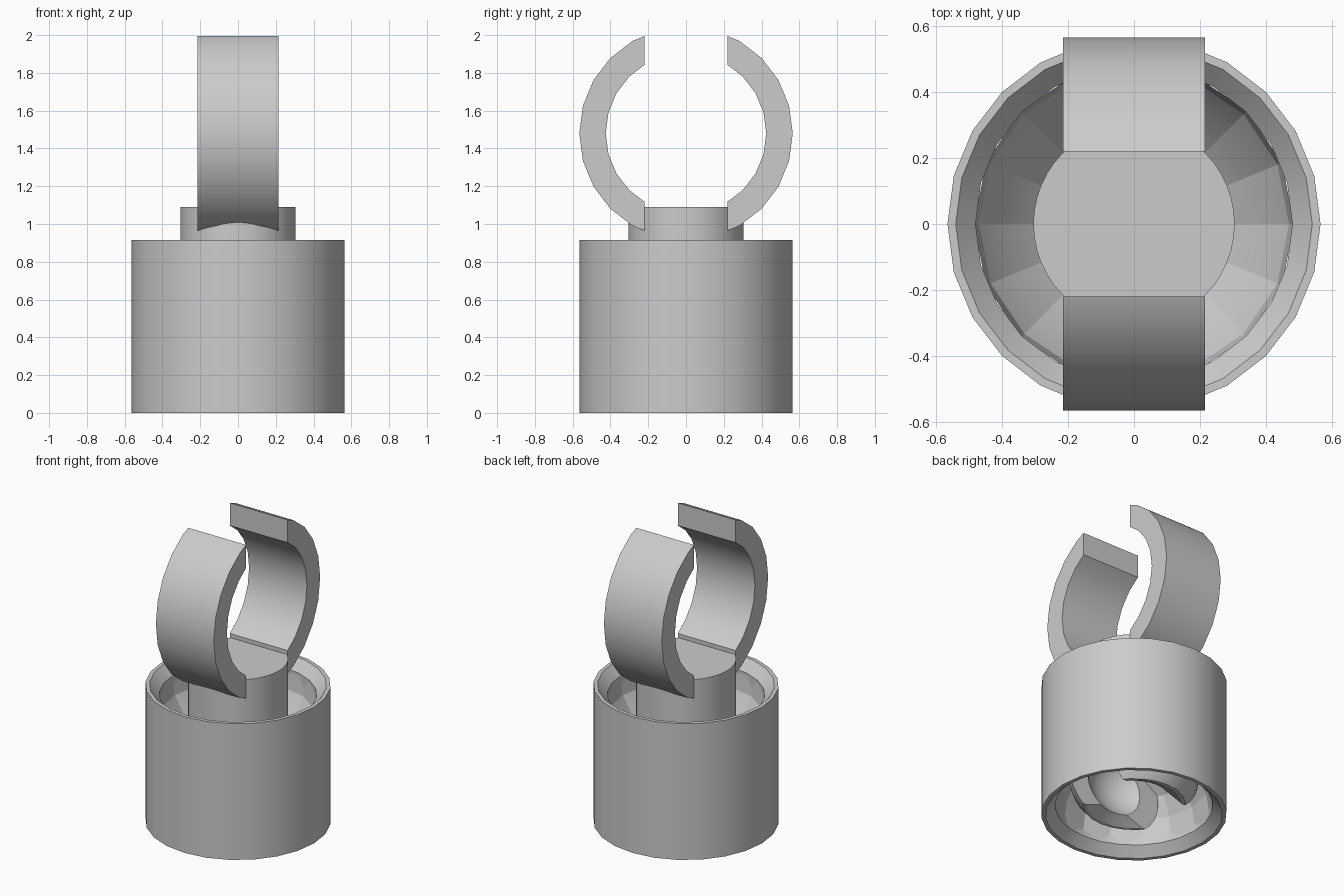
import bpy, bmesh, math
from mathutils import Matrix

if "Cube" in bpy.data.objects:
    bpy.data.objects.remove(bpy.data.objects["Cube"], do_unlink=True)

grey = bpy.data.materials.new("plain_grey")
grey.use_nodes = True
COLOUR = (0.6, 0.6, 0.6, 1)
grey.diffuse_color = COLOUR
grey.node_tree.nodes["Principled BSDF"].inputs["Base Color"].default_value = COLOUR


def finish(name, bm, angle=25):
    bmesh.ops.recalc_face_normals(bm, faces=bm.faces)
    mesh = bpy.data.meshes.new(name)
    bm.to_mesh(mesh)
    bm.free()
    mesh.materials.append(grey)
    obj = bpy.data.objects.new(name, mesh)
    bpy.context.collection.objects.link(obj)
    bpy.ops.object.select_all(action='DESELECT')
    obj.select_set(True)
    bpy.context.view_layer.objects.active = obj
    bpy.ops.object.shade_smooth_by_angle(angle=math.radians(angle))
    return obj


def lathe(profile, steps, closed=False):
    """Spin an (r, z) profile about the z axis."""
    bm = bmesh.new()
    verts = [bm.verts.new((r, 0, z)) for r, z in profile]
    edges = [bm.edges.new(p) for p in zip(verts, verts[1:])]
    if closed:
        edges.append(bm.edges.new((verts[-1], verts[0])))
    bmesh.ops.spin(bm, geom=verts + edges, cent=(0, 0, 0), axis=(0, 0, 1),
                   angle=math.tau, steps=steps, use_duplicate=False)
    bmesh.ops.remove_doubles(bm, verts=bm.verts, dist=1e-4)
    return bm


def cut(bm, point, normal):
    """Remove what lies on the normal's side and cap the opening."""
    geom = bm.verts[:] + bm.edges[:] + bm.faces[:]
    bmesh.ops.bisect_plane(bm, geom=geom, plane_co=point, plane_no=normal,
                           clear_outer=True)
    bmesh.ops.holes_fill(bm, edges=[e for e in bm.edges if e.is_boundary])


# Outer sleeve with chamfered mouths
finish("outer_sleeve", lathe([(0.565, 0), (0.565, 0.915), (0.54, 0.915), (0.48, 0.85),
                              (0.48, 0.06), (0.54, 0)], 24, closed=True))

# Faceted bowl inside the sleeve, hollow on both sides
finish("inner_bowl", lathe([(0, 0.5), (0.3, 0.5), (0.4, 0.6), (0.47, 0.72), (0.485, 0.83),
                            (0.485, 0.08), (0.46, 0.22), (0.4, 0.34), (0.3, 0.42), (0, 0.46)],
                           16), 15)

# Central post
finish("post", lathe([(0, 0.48), (0.305, 0.48), (0.305, 1.09), (0, 1.09)], 48))

# Open clip ring: each half is a C-shaped arc that ends at the top slot
WIDTH, SLOT, RING_Z = 0.215, 0.22, 1.48
for name, side in (("front_clip_arm", -1), ("back_clip_arm", 1)):
    bm = lathe([(0.425, -WIDTH), (0.565, -WIDTH), (0.565, WIDTH), (0.425, WIDTH)],
               24, closed=True)
    bmesh.ops.transform(bm, verts=bm.verts, matrix=Matrix.Translation((0, 0, RING_Z))
                        @ Matrix.Rotation(math.pi / 2, 4, 'Y'))
    cut(bm, (0, side * SLOT, 0), (0, -side, 0))
    finish(name, bm)

# Post core that carries the clip arms
finish("clip_root", lathe([(0, 0.95), (0.3, 0.95), (0.3, 1.085), (0, 1.085)], 48))

# Ball socket jaws underneath, parted by a slot
arc = [math.radians(a) for a in range(-40, 61, 10)]
outer = [(0.4 * math.cos(a), 0.28 + 0.34 * math.sin(a)) for a in arc]
inner = [(0.28 * math.cos(a), 0.28 + 0.26 * math.sin(a)) for a in reversed(arc)]
for name, side in (("front_jaw", -1), ("back_jaw", 1)):
    bm = lathe(outer + inner, 24, closed=True)
    cut(bm, (0, side * 0.19, 0), (0, -side, 0))
    cut(bm, (0, 0, 0.07), (0, 0, -1))
    finish(name, bm)
